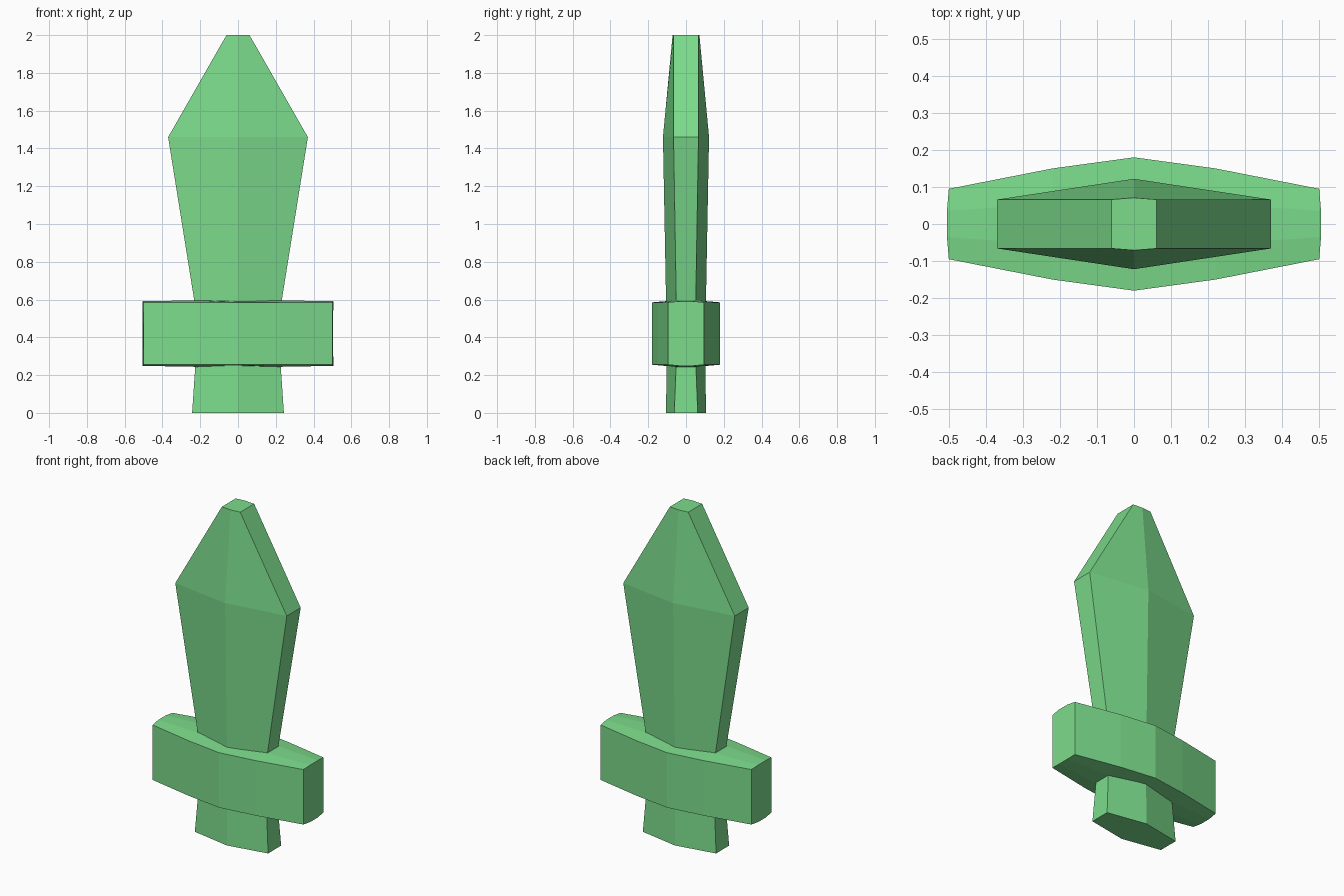
import bpy
import bmesh

cube = bpy.data.objects.get("Cube")
if cube:
    bpy.data.objects.remove(cube, do_unlink=True)

green = bpy.data.materials.new("soft_green")
green.use_nodes = True
colour = (0.20, 0.71, 0.26, 1)
green.diffuse_color = colour
green.node_tree.nodes["Principled BSDF"].inputs["Base Color"].default_value = colour


def loft(name, rings):
    """Skin a list of equal-length closed rings and cap both ends."""
    bm = bmesh.new()
    loops = [[bm.verts.new(p) for p in ring] for ring in rings]
    count = len(loops[0])
    for a, b in zip(loops, loops[1:]):
        for i in range(count):
            j = (i + 1) % count
            bm.faces.new((a[i], a[j], b[j], b[i]))
    bm.faces.new(loops[0])
    bm.faces.new(loops[-1])
    bmesh.ops.recalc_face_normals(bm, faces=bm.faces)
    mesh = bpy.data.meshes.new(name)
    bm.to_mesh(mesh)
    bm.free()
    mesh.materials.append(green)
    obj = bpy.data.objects.new(name, mesh)
    bpy.context.collection.objects.link(obj)
    return obj


def ridged_ring(z, width, edge, ridge):
    """Six-sided section: flat side edges and a central ridge front and back."""
    return [(-width, -edge, z), (0, -ridge, z), (width, -edge, z),
            (width, edge, z), (0, ridge, z), (-width, edge, z)]


# Blade: widens upward, then tapers to a blunt tip
loft("blade", [ridged_ring(0.56, 0.226, 0.051, 0.105),
               ridged_ring(1.46, 0.37, 0.066, 0.122),
               ridged_ring(2.0, 0.061, 0.066, 0.071)])

# Handle: short grip flaring toward the bottom
loft("handle", [ridged_ring(0.0, 0.243, 0.062, 0.106),
                ridged_ring(0.28, 0.224, 0.051, 0.102)])


# Crossguard: thick bar, deepest in the middle, gently crowned above and below
def guard_ring(x, depth, crown, bulge=0):
    mid, half, inner = 0.42, 0.165, depth * 0.37
    return [(x, -depth, mid - half), (x + bulge, -inner, mid - half - crown),
            (x + bulge, inner, mid - half - crown), (x, depth, mid - half),
            (x, depth, mid + half), (x + bulge, inner, mid + half + crown),
            (x + bulge, -inner, mid + half + crown), (x, -depth, mid + half)]


loft("crossguard", [guard_ring(-0.5, 0.095, 0.006, -0.005),
                    guard_ring(-0.22, 0.15, 0.011),
                    guard_ring(0, 0.18, 0.007),
                    guard_ring(0.22, 0.15, 0.011),
                    guard_ring(0.5, 0.095, 0.006, 0.005)])
